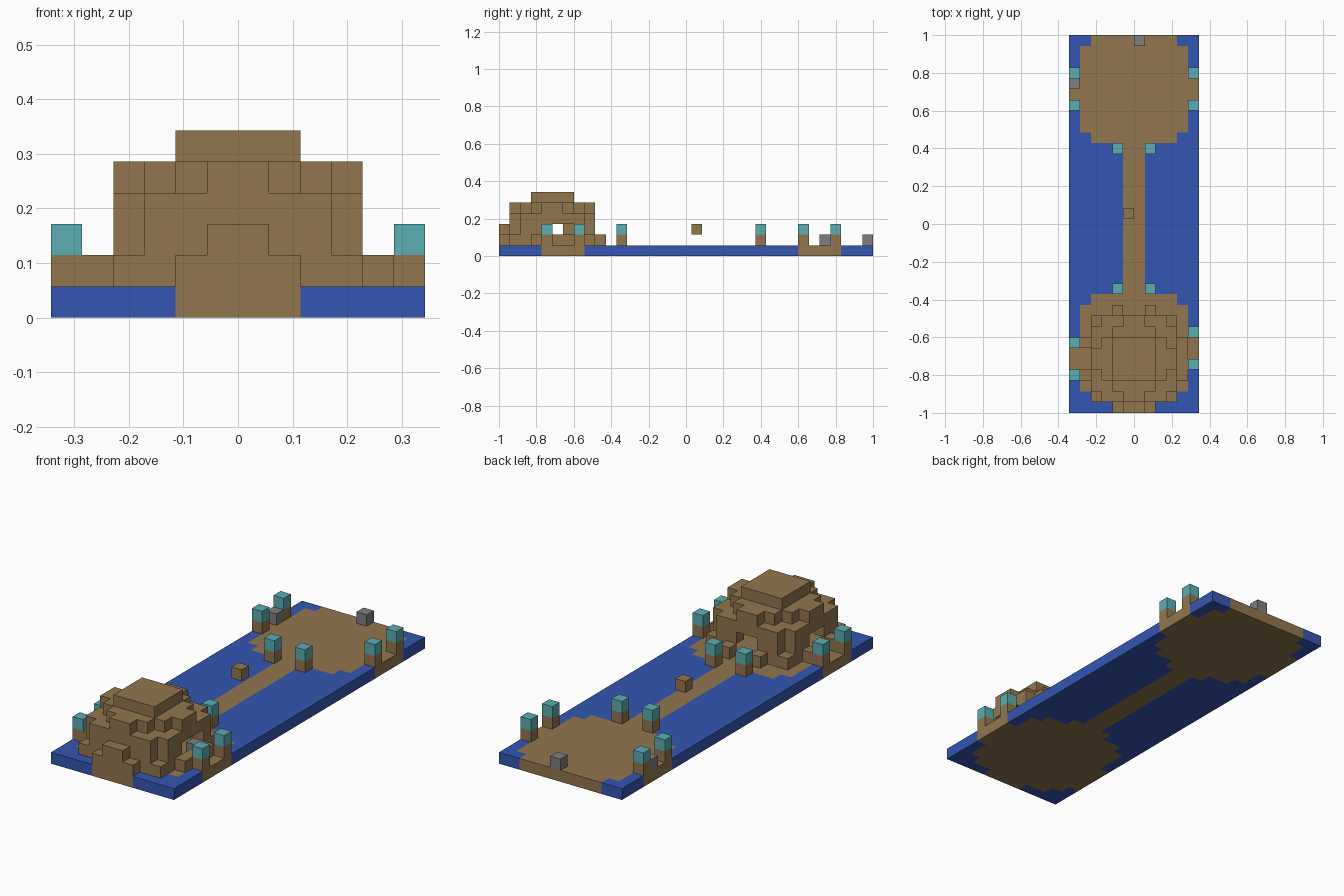
import bpy, bmesh
from mathutils import Vector

cube = bpy.data.objects.get("Cube")
if cube:
    bpy.data.objects.remove(cube)

U = 2 / 35                      # edge of one block
NX, NY = 12, 35                 # blocks across and along


def material(name, rgb):
    m = bpy.data.materials.new(name)
    m.use_nodes = True
    m.diffuse_color = (*rgb, 1)
    m.node_tree.nodes["Principled BSDF"].inputs["Base Color"].default_value = (*rgb, 1)
    return m


EARTH = material("earth brown", (0.285, 0.183, 0.078))
WATER = material("water blue", (0.035, 0.093, 0.445))
TEAL = material("lamp teal", (0.105, 0.425, 0.45))
GREY = material("stone grey", (0.21, 0.21, 0.215))


def box(i0, i1, j0, j1, k0, k1):
    """Set of block cells, end values included."""
    return {(i, j, k) for i in range(i0, i1 + 1)
            for j in range(j0, j1 + 1) for k in range(k0, k1 + 1)}


def rows(k, *spans):
    """One layer of cells from (first row, last row, half width) spans."""
    cells = set()
    for j0, j1, half in spans:
        cells |= box(6 - half, 5 + half, j0, j1, k, k)
    return cells


# Brown ground: two round clearings, a path and side landings
ground = rows(0, (0, 0, 2), (1, 1, 4), (2, 9, 5), (10, 10, 4), (11, 11, 2),
              (12, 23, 1), (24, 24, 2), (25, 25, 4), (26, 33, 5), (34, 34, 4))
ground |= box(0, 0, 3, 6, 0, 0) | box(11, 11, 4, 7, 0, 0) | box(0, 11, 28, 31, 0, 0)

# Blue water fills the rest of the slab
water = box(0, NX - 1, 0, NY - 1, 0, 0) - ground

# Stepped dome, hollow inside
dome = rows(1, (0, 0, 2), (1, 2, 4), (3, 6, 5), (7, 8, 4), (9, 9, 2))
dome |= rows(2, (0, 0, 1), (1, 1, 3), (2, 7, 4), (4, 5, 5), (8, 8, 3), (9, 9, 1))
dome |= rows(3, (1, 1, 3), (2, 7, 4), (8, 8, 3))
dome |= rows(4, (1, 1, 1), (2, 2, 2), (3, 6, 3), (4, 5, 4), (7, 7, 2), (8, 8, 1))
dome |= rows(5, (3, 6, 2))
AROUND = [(1, 0, 0), (-1, 0, 0), (0, 1, 0), (0, -1, 0), (0, 0, 1)]
inside = {c for c in dome
          if all((c[0] + a, c[1] + b, c[2] + d) in dome for a, b, d in AROUND)}
dome -= inside
# Doorways at the back and both sides
dome -= box(5, 6, 8, 9, 1, 2)
dome -= box(1, 2, 4, 5, 1, 2)
dome -= box(9, 9, 5, 6, 2, 2) | box(10, 10, 4, 5, 2, 2)

# Lamp posts flanking the landings and the path
spots = [(0, 3), (0, 6), (11, 4), (11, 7), (4, 11), (7, 11), (4, 24), (7, 24)]
spots += [(i, j) for i in (0, 11) for j in (28, 31)]
posts = {(i, j, 1) for i, j in spots}
lamps = {(i, j, 2) for i, j in spots}

# Loose blocks
floating = {(5, 18, 2)}
stones = {(0, 30, 1), (6, 34, 1), (9, 6, 1)}
dome -= stones

PARTS = [("ground", ground, EARTH), ("water", water, WATER), ("dome", dome, EARTH),
         ("lamp_posts", posts, EARTH), ("lamps", lamps, TEAL),
         ("floating_block", floating, EARTH), ("stone_blocks", stones, GREY)]
SOLID = set().union(*(p[1] for p in PARTS))


def build(name, cells, mat):
    """Make the outer faces of the cells, then merge the flat areas."""
    bm = bmesh.new()
    for cell in sorted(cells):
        for axis in range(3):
            for sign in (-1, 1):
                n = Vector((0, 0, 0))
                n[axis] = sign
                if tuple(int(a + b) for a, b in zip(cell, n)) in SOLID:
                    continue
                s = Vector((0, 0, 0))
                s[(axis + 1) % 3] = 1
                t = n.cross(s)
                mid = Vector(cell) + Vector((0.5, 0.5, 0.5)) + n / 2
                corners = [mid + (a * s + b * t) / 2
                           for a, b in ((-1, -1), (1, -1), (1, 1), (-1, 1))]
                bm.faces.new([bm.verts.new(((p.x - NX / 2) * U, (p.y - NY / 2) * U, p.z * U))
                              for p in corners])
    bmesh.ops.remove_doubles(bm, verts=bm.verts, dist=U / 100)
    bmesh.ops.dissolve_limit(bm, angle_limit=0.01, verts=bm.verts, edges=bm.edges)
    mesh = bpy.data.meshes.new(name)
    bm.to_mesh(mesh)
    bm.free()
    mesh.materials.append(mat)
    bpy.context.collection.objects.link(bpy.data.objects.new(name, mesh))


for part in PARTS:
    build(*part)
